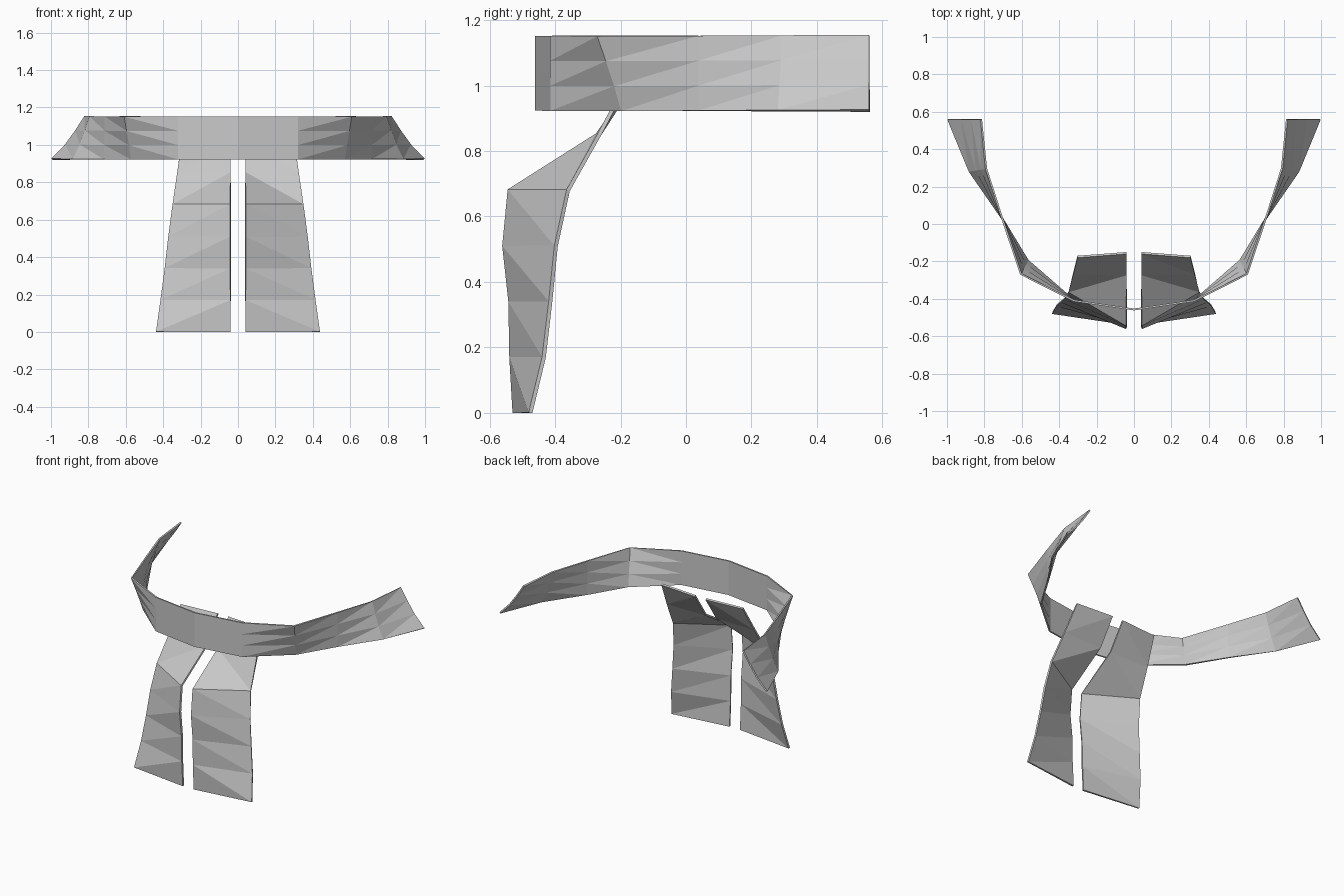
import bpy, bmesh

if "Cube" in bpy.data.objects:
    bpy.data.objects.remove(bpy.data.objects["Cube"])

cloth = bpy.data.materials.new("grey cloth")
cloth.diffuse_color = (0.58, 0.58, 0.58, 1)
cloth.use_nodes = True
cloth.node_tree.nodes["Principled BSDF"].inputs["Base Color"].default_value = cloth.diffuse_color


def sheet(name, columns, rising, thickness):
    """Triangulated strip through columns of points, mirrored in x and thickened."""
    bm = bmesh.new()
    grid = [[bm.verts.new(p) for p in col] for col in columns]
    for a, b in zip(grid, grid[1:]):
        for j in range(len(a) - 1):
            if rising:
                bm.faces.new((a[j], b[j], b[j + 1]))
                bm.faces.new((a[j], b[j + 1], a[j + 1]))
            else:
                bm.faces.new((a[j], b[j], a[j + 1]))
                bm.faces.new((b[j], b[j + 1], a[j + 1]))
    mesh = bpy.data.meshes.new(name)
    bm.to_mesh(mesh)
    bm.free()
    mesh.materials.append(cloth)
    obj = bpy.data.objects.new(name, mesh)
    bpy.context.collection.objects.link(obj)
    mirror = obj.modifiers.new("mirror", 'MIRROR')
    mirror.use_clip = True
    mirror.merge_threshold = 0.001
    solid = obj.modifiers.new("thickness", 'SOLIDIFY')
    solid.thickness = thickness
    solid.offset = 0
    return obj


# Curved band: bottom (x, y), top (x, y) and bulge exponent for each column
band_path = [
    ((0.0, -0.457), (0.0, -0.457), 1.0),
    ((0.32, -0.41), (0.32, -0.41), 1.0),
    ((0.568, -0.195), (0.605, -0.268), 1.1),
    ((0.712, 0.04), (0.708, 0.04), 1.0),
    ((0.88, 0.282), (0.79, 0.295), 0.8),
    ((0.995, 0.56), (0.817, 0.56), 0.8),
]
columns = []
for (bx, by), (tx, ty), power in band_path:
    col = []
    for j in range(4):
        t = j / 3
        w = t ** power
        col.append((bx + (tx - bx) * w, by + (ty - by) * w, 0.923 + 0.229 * t))
    columns.append(col)
sheet("curved_band", columns, True, 0.01)

# Two hanging tails: seven even rows, inner and outer edges
inner_y = [-0.524, -0.534, -0.537, -0.556, -0.54, -0.27, -0.155]
outer_y = [-0.475, -0.434, -0.414, -0.397, -0.36, -0.265, -0.175]
outer_x = [0.437, 0.413, 0.39, 0.37, 0.348, 0.325, 0.302]
inner = [(0.04, y, 0.17 * i) for i, y in enumerate(inner_y)]
outer = [(x, y, 0.17 * i) for i, (x, y) in enumerate(zip(outer_x, outer_y))]
sheet("hanging_tails", [inner, outer], False, 0.012)
